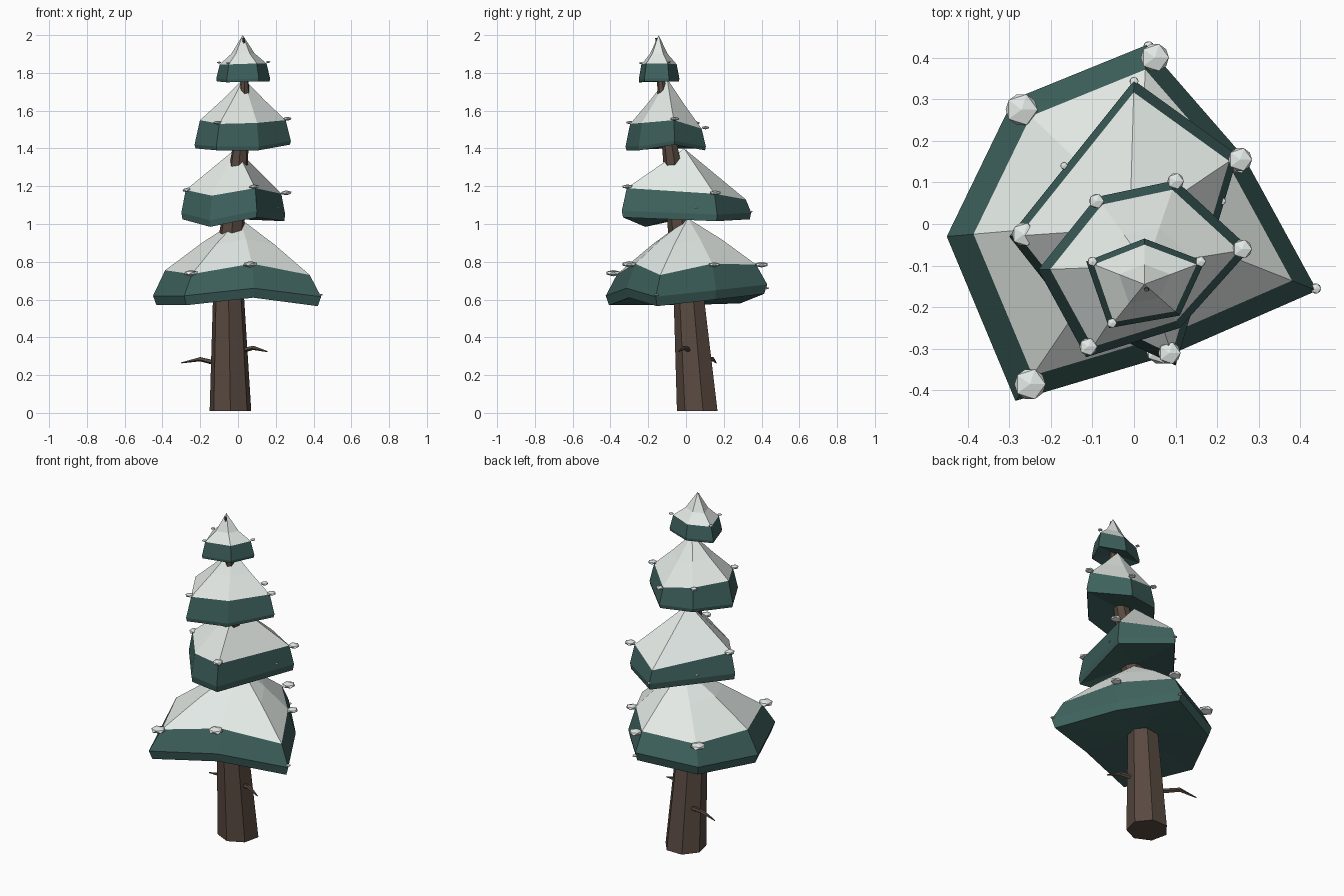
import bpy, bmesh, math
from mathutils import Vector, Matrix


def material(name, rgb):
    m = bpy.data.materials.new(name)
    m.diffuse_color = (*rgb, 1)
    return m


SNOW = material("snow", (0.78, 0.83, 0.80))
GREEN = material("needles", (0.05, 0.125, 0.115))
BARK = material("bark", (0.10, 0.068, 0.052))


def add_object(name, bm, mat):
    bmesh.ops.recalc_face_normals(bm, faces=bm.faces)
    me = bpy.data.meshes.new(name)
    bm.to_mesh(me)
    bm.free()
    me.materials.append(mat)
    ob = bpy.data.objects.new(name, me)
    bpy.context.collection.objects.link(ob)
    return ob


def loft(name, rings, mat, start=None, end=None):
    """Skin rings of equal length; close each end with a point or leave open."""
    bm = bmesh.new()
    vs = [[bm.verts.new(p) for p in r] for r in rings]
    n = len(rings[0])
    for a, b in zip(vs, vs[1:]):
        for i in range(n):
            j = (i + 1) % n
            bm.faces.new((a[i], a[j], b[j], b[i]))
    for ring, tip in ((vs[0], start), (vs[-1], end)):
        if tip is not None:
            t = bm.verts.new(tip)
            for i in range(n):
                bm.faces.new((ring[i], ring[(i + 1) % n], t))
    return add_object(name, bm, mat)


def tube(name, path, sides, mat):
    """Tapered tube along points (x, y, z, radius), rings square to the path."""
    pts = [Vector(p[:3]) for p in path]
    rings = []
    for k, p in enumerate(path):
        d = pts[min(k + 1, len(pts) - 1)] - pts[max(k - 1, 0)]
        if abs(d.z) > 0.5 * d.length:
            u, v = Vector((1, 0, 0)), Vector((0, 1, 0))
        else:
            u = d.cross(Vector((0, 0, 1))).normalized()
            v = d.cross(u).normalized()
        rings.append([pts[k] + p[3] * (u * math.cos(a) + v * math.sin(a))
                      for a in (2 * math.pi * (i + 0.25) / sides for i in range(sides))])
    return loft(name, rings, mat, pts[0], pts[-1])


def tier(name, corners, apex, edge, low, drop, sag):
    """Bough skirt and snow cap; corners are (x, y, snow edge z, rim z)."""
    ap = Vector(apex)

    def ring(scale, z):
        return [Vector((ap.x + (c[0] - ap.x) * scale, ap.y + (c[1] - ap.y) * scale, z(c)))
                for c in corners]
    snow = ring(edge, lambda c: c[2])
    rim = ring(1, lambda c: c[3])
    base = ring(low, lambda c: c[3] - drop)
    mid = [p.lerp(ap, 0.5) - Vector((0, 0, sag)) for p in snow]
    zc = sum(p.z for p in base) / len(base) + 0.03
    loft(name + "_boughs", [base, rim, snow], GREEN, start=(ap.x, ap.y, zc))
    loft(name + "_snow_cap", [snow, mid], SNOW, end=ap)


# Trunk, leaning gently back to front
tube("trunk", [(-0.04, 0.065, 0.01, 0.113), (-0.05, 0.02, 0.6, 0.085),
               (-0.032, -0.03, 0.97, 0.066), (0.008, -0.075, 1.35, 0.047),
               (0.035, -0.125, 1.7, 0.026), (0.03, -0.158, 1.985, 0.005)], 7, BARK)

# Bare twigs
tube("left_twig", [(-0.08, 0.08, 0.255, 0.014), (-0.2, 0.14, 0.285, 0.012),
                   (-0.3, 0.16, 0.265, 0.003)], 5, BARK)
tube("right_twig", [(0.0, 0.03, 0.325, 0.014), (0.08, -0.01, 0.345, 0.012),
                    (0.155, -0.04, 0.325, 0.003)], 5, BARK)

# Four tiers, bottom to top
tier("lowest_tier", [(0.03, 0.43, 0.785, 0.68), (-0.29, 0.30, 0.74, 0.63),
                     (-0.45, -0.03, 0.755, 0.62), (-0.285, -0.425, 0.735, 0.62),
                     (0.085, -0.315, 0.79, 0.66), (0.44, -0.16, 0.73, 0.615),
                     (0.265, 0.16, 0.79, 0.65)],
     (0.01, 0.01, 1.03), 0.86, 0.96, 0.05, -0.01)
tier("second_tier", [(0.0, 0.345, 1.13, 1.06), (-0.3, -0.03, 1.18, 1.06),
                     (-0.15, -0.22, 1.15, 1.02), (0.1, -0.34, 1.19, 1.07),
                     (0.25, 0.165, 1.16, 1.05)],
     (-0.01, -0.01, 1.4), 0.92, 0.98, 0.035, 0.0)
tier("third_tier", [(0.1, 0.105, 1.505, 1.41), (-0.09, 0.065, 1.535, 1.42),
                    (-0.23, -0.11, 1.55, 1.42), (-0.115, -0.32, 1.53, 1.41),
                    (0.11, -0.25, 1.535, 1.41), (0.28, -0.06, 1.55, 1.44)],
     (0.03, -0.1, 1.77), 0.89, 0.98, 0.02, 0.005)
tier("top_tier", [(0.025, -0.035, 1.845, 1.77), (-0.115, -0.09, 1.845, 1.77),
                  (-0.06, -0.25, 1.845, 1.765), (0.11, -0.22, 1.85, 1.77),
                  (0.17, -0.09, 1.85, 1.77)],
     (0.025, -0.145, 2.0), 0.87, 0.98, 0.015, 0.022)

# Snow lumps on the bough corners: x, y, z, radius
lumps = [(-0.27, 0.275, 0.74, 0.043), (-0.25, -0.385, 0.74, 0.042), (0.05, 0.4, 0.785, 0.038),
         (0.25, 0.15, 0.785, 0.032), (0.065, -0.3, 0.787, 0.042), (0.437, -0.155, 0.625, 0.014),
         (0.035, 0.427, 0.66, 0.014),
         (-0.265, -0.025, 1.18, 0.032), (0.085, -0.31, 1.198, 0.03), (0.255, 0.155, 1.165, 0.032),
         (0.0, 0.343, 1.065, 0.012), (0.212, 0.055, 1.085, 0.01), (-0.168, 0.14, 1.08, 0.01),
         (-0.09, 0.055, 1.535, 0.02), (0.1, 0.103, 1.51, 0.022), (0.26, -0.06, 1.557, 0.026),
         (-0.11, -0.295, 1.537, 0.024),
         (-0.1, -0.09, 1.855, 0.013), (0.16, -0.09, 1.858, 0.014), (-0.053, -0.238, 1.852, 0.013)]
bm = bmesh.new()
for x, y, z, r in lumps:
    bmesh.ops.create_icosphere(bm, subdivisions=1, radius=r, matrix=Matrix.Translation((x, y, z))
                               @ Matrix.Diagonal((1, 1, 0.4, 1)))
add_object("snow_lumps", bm, SNOW)
